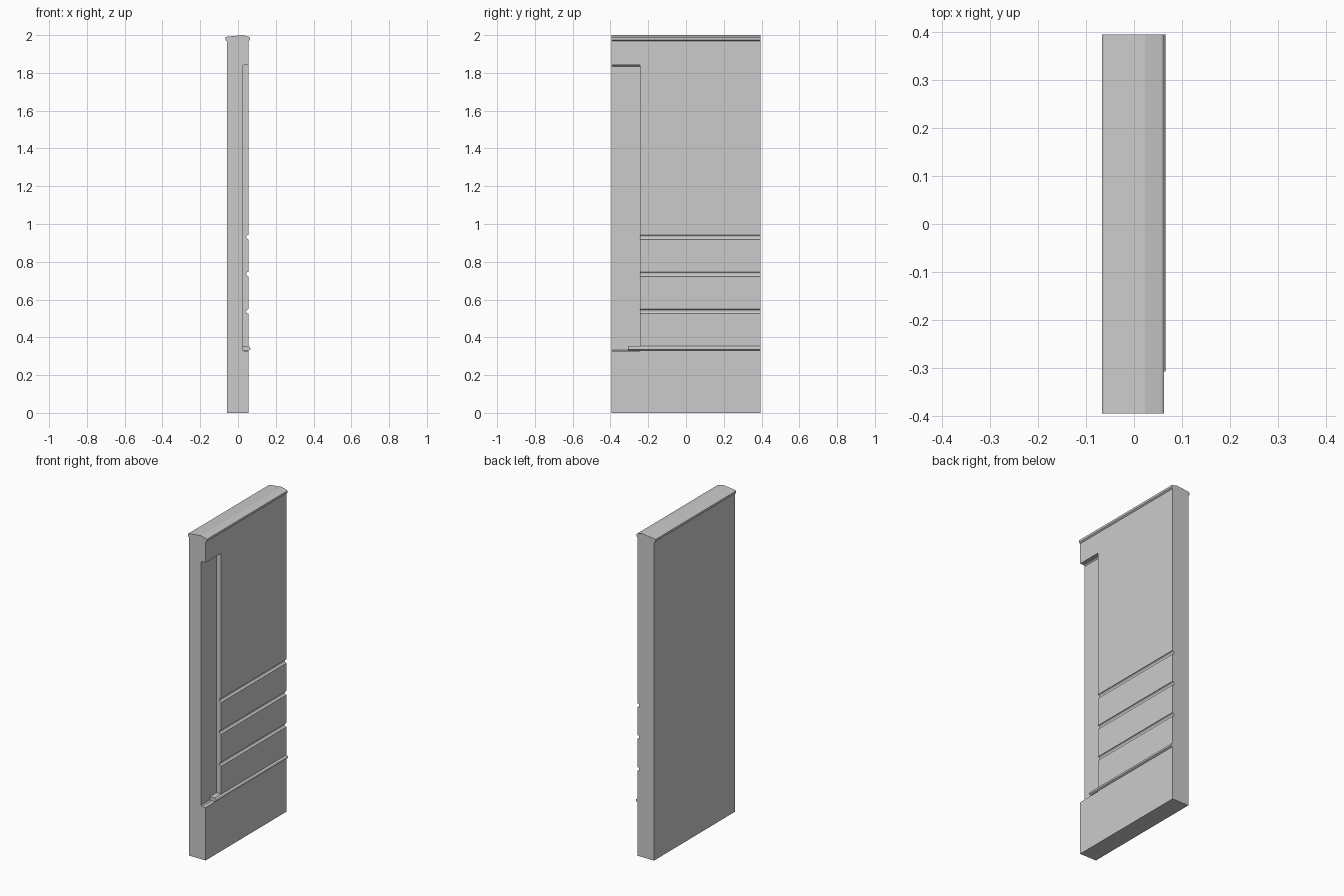
import bpy, bmesh, math

if "Cube" in bpy.data.objects:
    bpy.data.objects.remove(bpy.data.objects["Cube"])

Y0, Y1 = -0.395, 0.395       # panel width
BACK, FACE = -0.058, 0.055   # body faces in x
RECESS_X, RECESS_Y = 0.023, -0.243


def extrude_profile(name, pts, y0, y1):
    """Extrude an (x, z) outline along y."""
    bm = bmesh.new()
    face = bm.faces.new([bm.verts.new((x, y0, z)) for x, z in pts])
    ext = bmesh.ops.extrude_face_region(bm, geom=[face])
    verts = [v for v in ext["geom"] if isinstance(v, bmesh.types.BMVert)]
    bmesh.ops.translate(bm, verts=verts, vec=(0, y1 - y0, 0))
    bmesh.ops.recalc_face_normals(bm, faces=bm.faces[:])
    mesh = bpy.data.meshes.new(name)
    bm.to_mesh(mesh)
    bm.free()
    obj = bpy.data.objects.new(name, mesh)
    bpy.context.collection.objects.link(obj)
    return obj


# Wall outline: plain back, grooved front, overhanging sloped cap
outline = [(BACK, 0), (FACE, 0)]
for zc in (0.537, 0.735, 0.931):
    for i in range(9):
        a = math.radians(-90 - i * 22.5)
        outline.append((FACE + 0.012 * math.cos(a), zc + 0.012 * math.sin(a)))
outline += [(FACE, 1.968), (0.063, 1.974), (0.063, 1.987), (0.057, 1.991),
            (0.023, 2.0), (-0.062, 1.991), (-0.067, 1.987),
            (-0.067, 1.974), (BACK, 1.968)]
wall = extrude_profile("wall_panel", outline, Y0, Y1)

# Tall side recess, with small chamfers where it meets its back face
c, zb, zt = 0.007, 0.327, 1.842
cutter = extrude_profile("recess_cutter", [
    (RECESS_X, zb + c), (RECESS_X + c, zb), (0.2, zb),
    (0.2, zt), (RECESS_X + c, zt), (RECESS_X, zt - c)], -0.6, RECESS_Y)
cutter.hide_render = True
mod = wall.modifiers.new("recess", "BOOLEAN")
mod.operation = "DIFFERENCE"
mod.solver = "EXACT"
mod.object = cutter
bpy.context.view_layer.objects.active = wall
wall.select_set(True)
bpy.ops.object.modifier_apply(modifier=mod.name)
bpy.data.objects.remove(cutter)

# Ledge strip along the lower panel, running into the recess
extrude_profile("ledge_strip", [
    (0.022, 0.331), (0.058, 0.331), (0.065, 0.335), (0.066, 0.341),
    (0.064, 0.347), (0.056, 0.353), (0.022, 0.353)], -0.307, Y1)
